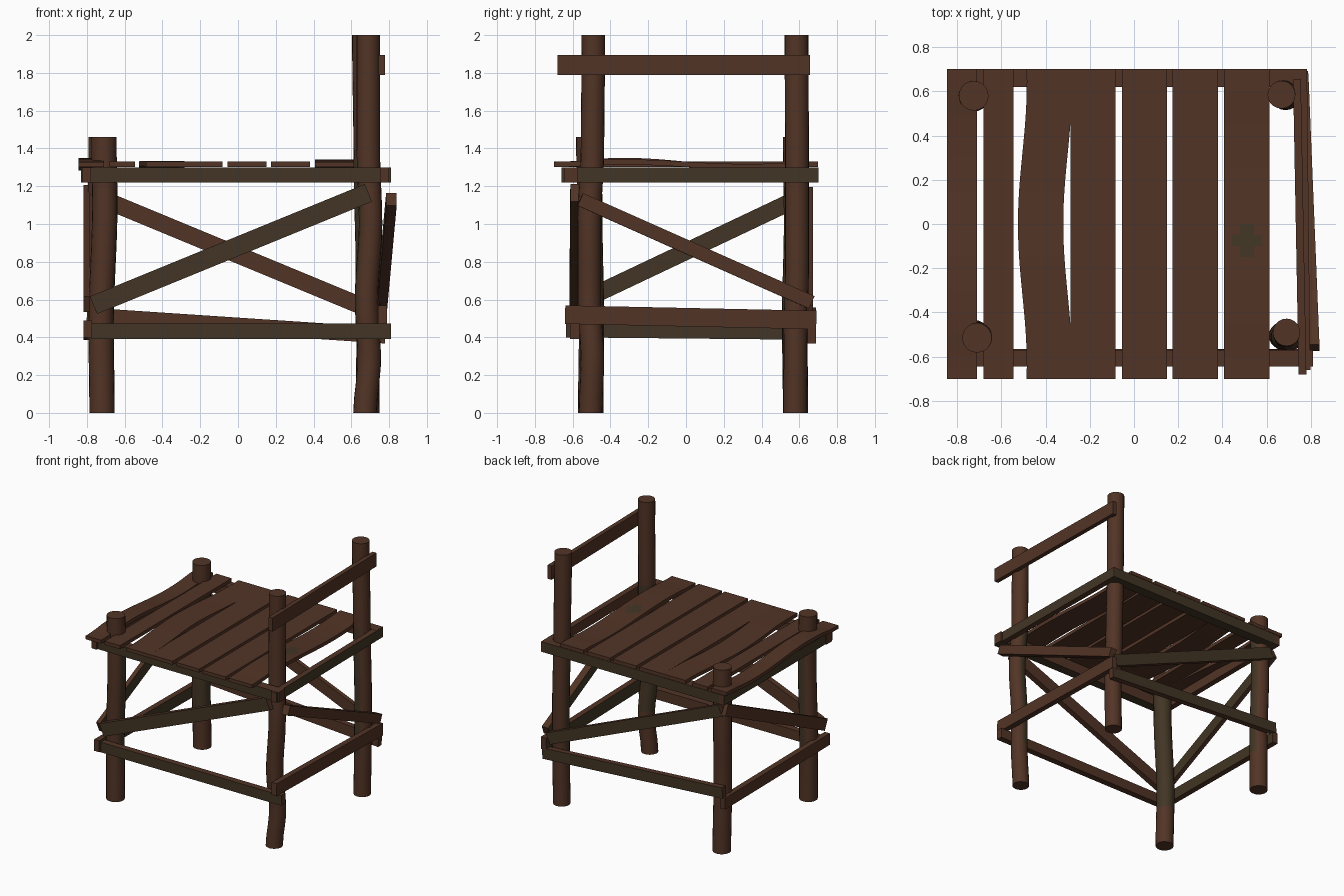
import bpy, bmesh, math
from mathutils import Vector

if "Cube" in bpy.data.objects:
    bpy.data.objects.remove(bpy.data.objects["Cube"])


def material(name, rgb):
    m = bpy.data.materials.new(name)
    m.diffuse_color = (*rgb, 1)
    m.use_nodes = True
    m.node_tree.nodes["Principled BSDF"].inputs["Base Color"].default_value = m.diffuse_color
    return m


WOOD = material("brown wood", (0.084, 0.034, 0.019))
MOSS = material("mossy wood", (0.054, 0.036, 0.018))


def finish(name, bm, mossy, smooth=False):
    """Turn bmesh into an object; faces passing the mossy rule get moss."""
    bmesh.ops.recalc_face_normals(bm, faces=bm.faces)
    bm.normal_update()
    for f in bm.faces:
        f.material_index = int(mossy(f.calc_center_median(), f.normal))
        f.smooth = smooth and len(f.verts) == 4
    me = bpy.data.meshes.new(name)
    bm.to_mesh(me)
    bm.free()
    me.materials.append(WOOD)
    me.materials.append(MOSS)
    ob = bpy.data.objects.new(name, me)
    bpy.context.collection.objects.link(ob)


def spline(pts, z):
    """Smooth interpolation through (x, y, z) points at height z."""
    for i in range(len(pts) - 1):
        if z <= pts[i + 1][2] + 1e-6:
            a, b = Vector(pts[i]), Vector(pts[i + 1])
            t = (z - a.z) / (b.z - a.z)
            return a.lerp(b, t * t * (3 - 2 * t))


def post(name, pts, r=0.065, sides=20, rings=24):
    bm = bmesh.new()
    top = pts[-1][2]
    loops = []
    for i in range(rings + 1):
        z = top * i / rings
        c = spline(pts, z)
        loops.append([bm.verts.new((c.x + r * math.cos(2 * math.pi * k / sides),
                                    c.y + r * math.sin(2 * math.pi * k / sides), z))
                      for k in range(sides)])
    for lo, hi in zip(loops, loops[1:]):
        for k in range(sides):
            j = (k + 1) % sides
            bm.faces.new((lo[k], lo[j], hi[j], hi[k]))
    bm.faces.new(loops[0][::-1])
    bm.faces.new(loops[-1])

    def mossy(c, n):  # inward side below the seat
        inward = Vector((-c.x, -c.y, 0)).normalized()
        return 0.3 < c.z < 1.3 and n.dot(inward) > 0.35
    finish(name, bm, mossy, True)


def beam(name, a, b, height, thick, moss=True, moss_top=False):
    """Rectangular board from a to b, standing on edge."""
    a, b = Vector(a), Vector(b)
    d = (b - a).normalized()
    side = d.cross(Vector((0, 0, 1))).normalized()
    up = side.cross(d)
    bm = bmesh.new()
    bmesh.ops.create_cube(bm, size=1)
    for v in bm.verts:
        c = v.co.copy()
        v.co = (a + b) / 2 + d * c.x * (b - a).length + side * c.y * thick + up * c.z * height
    mid = (a + b) / 2

    def mossy(c, n):
        inner = abs(n.dot(side)) > 0.9 and n.x * mid.x + n.y * mid.y < 0
        return moss and (inner or (moss_top and n.z > 0.9))
    finish(name, bm, mossy)


def plank(name, x0, x1, bend=0, wave=0, z=1.316, patch=None):
    """Seat board along y; bend shifts it sideways, wave lifts it."""
    bm = bmesh.new()
    nx, ny, t = 6, 28, 0.014
    grids = []
    for s in (-1, 1):
        grids.append([[None] * (ny + 1) for _ in range(nx + 1)])
        for i in range(nx + 1):
            for j in range(ny + 1):
                y = -0.7 + 1.4 * j / ny
                x = x0 + (x1 - x0) * i / nx - bend * math.cos(2.2 * math.pi * y / 1.4)
                h = z - wave * math.sin(math.pi * y / 0.65) * min(1, (0.75 - abs(y)) * 4)
                grids[-1][i][j] = bm.verts.new((x, y, h + s * t))
    lo, hi = grids
    for g in grids:
        for i in range(nx):
            for j in range(ny):
                bm.faces.new((g[i][j], g[i + 1][j], g[i + 1][j + 1], g[i][j + 1]))
    for i in (0, nx):
        for j in range(ny):
            bm.faces.new((lo[i][j], lo[i][j + 1], hi[i][j + 1], hi[i][j]))
    for j in (0, ny):
        for i in range(nx):
            bm.faces.new((lo[i][j], lo[i + 1][j], hi[i + 1][j], hi[i][j]))
    finish(name, bm, lambda c, n: bool(patch) and n.z > 0.5 and
           abs(c.x - patch[0]) + abs(c.y - patch[1]) < 0.085)


# Four crooked posts, tall on the right where the backrest is
post("front_left_post", [(-.72, -.505, 0), (-.725, -.50, .45), (-.705, -.51, 1.1), (-.71, -.515, 1.46)], .067)
post("back_left_post", [(-.72, .58, 0), (-.725, .575, .5), (-.73, .585, 1.0), (-.725, .58, 1.46)], .067)
post("front_right_post", [(.672, -.505, 0), (.695, -.495, .28), (.68, -.512, .6), (.702, -.512, 1.0),
                          (.69, -.495, 1.4), (.69, -.49, 2)], .062)
post("back_right_post", [(.685, .578, 0), (.69, .58, .4), (.685, .588, .8), (.675, .588, 1.3), (.667, .585, 2)], .063)

# Frame rails under the seat
beam("front_seat_rail", (-.83, -.608, 1.26), (.81, -.608, 1.26), .08, .075, moss_top=True)
beam("back_seat_rail", (-.78, .66, 1.26), (.78, .66, 1.26), .08, .08, moss_top=True)
beam("right_seat_rail", (.775, -.66, 1.26), (.76, .70, 1.26), .078, .045)
beam("left_seat_rail", (-.80, -.66, 1.26), (-.80, .70, 1.26), .078, .045)

# Lower rails
beam("front_lower_rail", (-.80, -.59, .432), (.81, -.59, .432), .08, .05)
beam("back_lower_rail", (-.80, .665, .515), (.78, .665, .41), .085, .045)
beam("right_lower_rail", (.765, -.64, .52), (.765, .69, .492), .098, .045)
beam("left_lower_rail", (-.795, -.635, .445), (-.795, .68, .432), .09, .045)

# Diagonal braces, one per side
beam("front_brace", (-.765, -.595, .57), (.69, -.59, 1.165), .10, .045)
beam("back_brace", (-.77, .655, 1.155), (.74, .655, .53), .09, .035)
beam("right_brace", (.812, -.56, 1.13), (.762, .665, .585), .072, .055)
beam("left_brace", (-.80, -.59, .575), (-.80, .655, 1.165), .09, .035)

# Backrest rail
beam("backrest_rail", (.762, -.68, 1.842), (.737, .655, 1.842), .108, .035, moss=False)

# Seat planks
plank("seat_plank_1", -.845, -.71, wave=.02)
plank("seat_plank_2", -.68, -.545)
plank("seat_plank_3", -.505, -.30, bend=.02, wave=.004)
plank("seat_plank_4", -.288, -.083)
plank("seat_plank_5", -.055, .15)
plank("seat_plank_6", .175, .38)
plank("seat_plank_7", .408, .613, wave=.012, patch=(.51, -.08))
